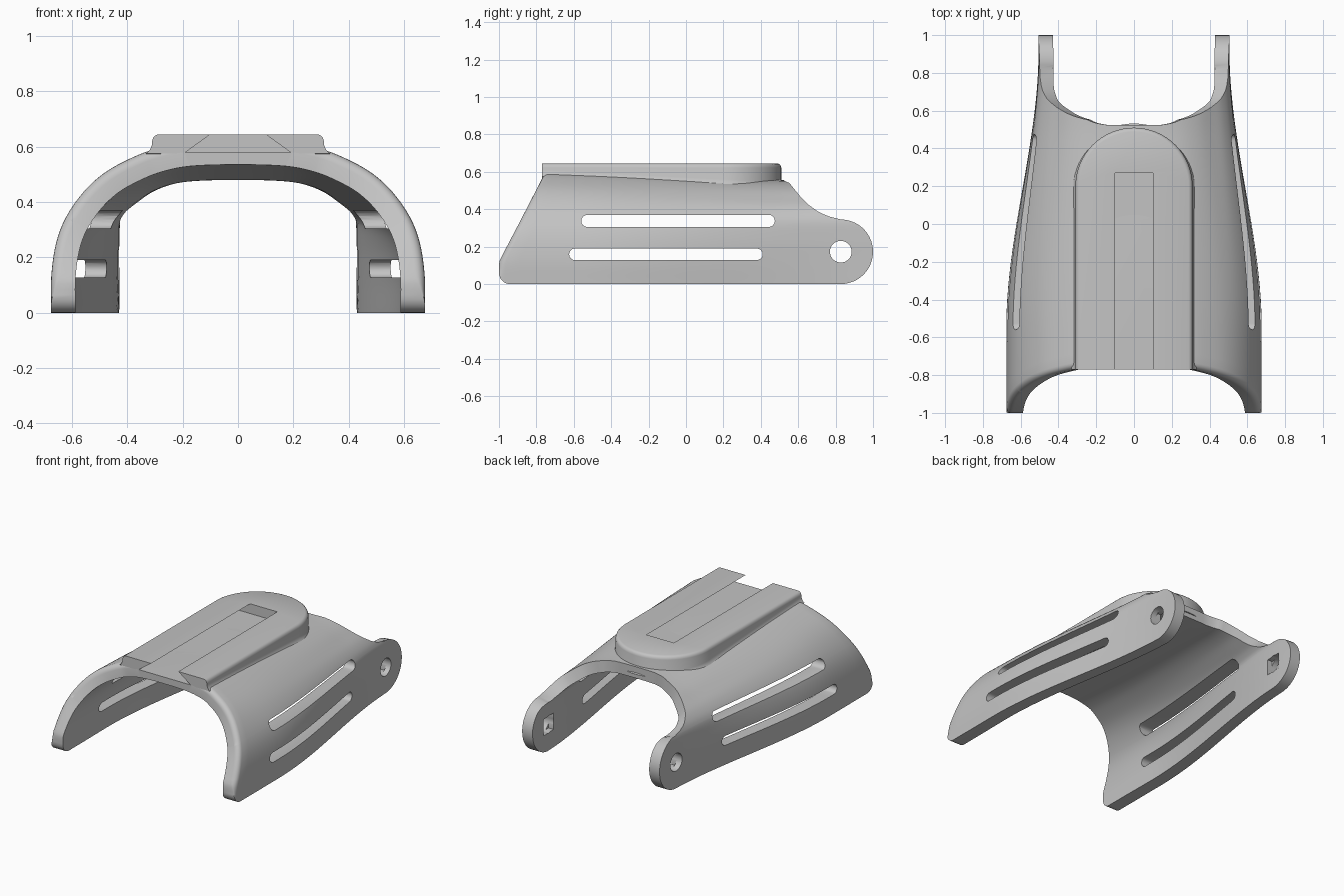
import bpy, bmesh, math
from mathutils import Vector

if "Cube" in bpy.data.objects:
    bpy.data.objects.remove(bpy.data.objects["Cube"])

grey = bpy.data.materials.new("plain grey")
grey.use_nodes = True
grey.diffuse_color = (0.55, 0.55, 0.55, 1)
grey.node_tree.nodes["Principled BSDF"].inputs["Base Color"].default_value = (0.55, 0.55, 0.55, 1)


def make(name, verts, faces):
    mesh = bpy.data.meshes.new(name)
    mesh.from_pydata(verts, [], faces)
    bm = bmesh.new()
    bm.from_mesh(mesh)
    bmesh.ops.recalc_face_normals(bm, faces=bm.faces)
    bm.to_mesh(mesh)
    bm.free()
    mesh.materials.append(grey)
    obj = bpy.data.objects.new(name, mesh)
    bpy.context.collection.objects.link(obj)
    return obj


def stack(name, rings):
    """Closed solid from rings of equal length, capped at both ends."""
    n = len(rings[0])
    verts = [p for ring in rings for p in ring]
    faces = [(k * n + i, k * n + (i + 1) % n, (k + 1) * n + (i + 1) % n, (k + 1) * n + i)
             for k in range(len(rings) - 1) for i in range(n)]
    faces += [tuple(range(n)), tuple(range(len(verts) - n, len(verts)))]
    return make(name, verts, faces)


def side_prisms(name, outline, x0, x1):
    """One prism through each side wall."""
    return [stack(name, [[(x * side, y, z) for y, z in outline] for x in (x0, x1)])
            for side in (-1, 1)]


def select(obj):
    bpy.ops.object.select_all(action='DESELECT')
    obj.select_set(True)
    bpy.context.view_layer.objects.active = obj


def cut(obj, cutter):
    cutter.hide_render = True
    mod = obj.modifiers.new("cut", 'BOOLEAN')
    mod.operation = 'DIFFERENCE'
    mod.solver = 'EXACT'
    mod.use_self = True
    mod.object = cutter
    select(obj)
    bpy.ops.object.modifier_apply(modifier=mod.name)


def lerp(a, b, t):
    return a + (b - a) * t


def clamp(v):
    return max(0.0, min(1.0, v))


# Half arch from foot to crown: front x, front z, back x, back z
ARCH = [Vector(p) for p in (
    (.675, 0, .505, 0), (.675, .13, .505, .13), (.658, .25, .505, .25),
    (.622, .345, .498, .345), (.56, .435, .46, .41), (.485, .505, .40, .46),
    (.395, .557, .33, .507), (.30, .595, .24, .54), (.18, .619, .14, .553),
    (0, .625, 0, .556))]
last = ARCH[-2]
ctrl = [2 * ARCH[0] - ARCH[1]] + ARCH + [Vector((-last[0], last[1], -last[2], last[3]))]
rows = []
for k in range(len(ARCH) - 1):
    a, b, c, d = ctrl[k:k + 4]
    steps = 10 if k in (0, 2) else 5
    for j in range(steps):
        t = j / steps
        if k == 0:
            t = t * t
        elif k == 2:
            t = 1 - (1 - t) ** 2
        rows.append(0.5 * (2 * b + (c - a) * t + (2 * a - 5 * b + 4 * c - d) * t ** 2
                           + (3 * b - a - 3 * c + d) * t ** 3))
rows.append(ARCH[-1])
rows += [Vector((-r[0], r[1], -r[2], r[3])) for r in reversed(rows[:-1])]
EAR_Y, EAR_R = 0.8275, 0.1725


def section(i, y):
    u = clamp((y + 0.55) / 1.47)
    t, s = u * u * (3 - 2 * u), clamp((y + 0.8) / 1.3)
    r = rows[i]
    return Vector((lerp(r[0], r[2], t), lerp(r[1], r[3], s)))


def front_edge(z):
    if z < 0.06:
        return -0.94 - math.sqrt(max(0, 0.06 ** 2 - (0.06 - z) ** 2))
    return min(-0.77, -1 + max(0, z - 0.12) * 0.49)


def back_edge(z):
    if z <= 2 * EAR_R:
        return EAR_Y + math.sqrt(max(0, EAR_R ** 2 - (z - EAR_R) ** 2))
    curve = [(.345, .8275), (.352, .79), (.38, .717), (.42, .66), (.46, .618),
             (.50, .585), (.54, .553), (.553, .525)]
    for (z0, y0), (z1, y1) in zip(curve, curve[1:]):
        if z <= z1:
            return lerp(y0, y1, (z - z0) / (z1 - z0))
    return 0.525


def solve(i, edge, y):
    for _ in range(8):
        y = edge(max(0, section(i, y)[1]))
    return y


# Curved shell: outer and inner skins with a rounded front rim
RIM, MID, ROUND = 0.035, 28, 5
outer, inner = [], []
for i in range(len(rows)):
    y0, y1 = solve(i, front_edge, -0.9), solve(i, back_edge, 0.6)
    cols = []
    soft = clamp((rows[i][1] - 0.04) / 0.1)
    for k in range(ROUND):
        a = math.pi / 2 * k / ROUND
        cols.append((y0 + RIM * (1 - math.cos(a)), RIM * soft * (1 - math.sin(a))))
    cols += [(lerp(y0 + RIM, y1, k / MID), 0) for k in range(MID + 1)]
    o_row, i_row = [], []
    for y, drop in cols:
        p = section(i, y)
        if i in (0, len(rows) - 1):
            normal = Vector((1 if i == 0 else -1, 0))
        else:
            tan = section(i + 1, y) - section(i - 1, y)
            normal = Vector((tan[1], -tan[0])).normalized()
            normal[1] *= clamp(p[1] / 0.15)
        thick = lerp(0.088, 0.076, clamp((y + 0.8) / 1.3))
        for row, depth in ((o_row, drop), (i_row, thick)):
            q = p - normal * depth
            row.append((q[0], y, q[1]))
    outer.append(o_row)
    inner.append(i_row)
shell = stack("arched_shell", [o + n[::-1] for o, n in zip(outer, inner)])


# Side slots through both walls
def slot_outline(y0, y1, z0, z1):
    r = (z1 - z0) / 2
    pts = []
    for cy, start in ((y1 - r, -90), (y0 + r, 90)):
        for k in range(9):
            a = math.radians(start + k * 22.5)
            pts.append((cy + r * math.cos(a), z0 + r + r * math.sin(a)))
    return pts


cutters = side_prisms("upper_slot_cutter", slot_outline(-.56, .475, .305, .37), .3, .9)
cutters += side_prisms("lower_slot_cutter", slot_outline(-.625, .41, .128, .19), .3, .9)

# Pivot holes and the square pockets inside the ears
hole = [(EAR_Y + .058 * math.cos(k * math.pi / 16), .173 + .058 * math.sin(k * math.pi / 16))
        for k in range(32)]
pocket = [(EAR_Y + a * .054, .173 + b * .054) for a, b in ((-1, -1), (1, -1), (1, 1), (-1, 1))]
cutters += side_prisms("pivot_hole_cutter", hole, .3, .9)
cutters += side_prisms("square_pocket_cutter", pocket, .3, .47)
for c in cutters:
    cut(shell, c)

# Raised top plate with a rounded back end and a flared foot
rings = []
for inset, lift, top in ((-.022, 0, None), (-.008, .014, None), (0, .035, None), (0, 0, .622),
                         (.004, 0, .634), (.011, 0, .641), (.021, 0, .645)):
    w = 0.31 - inset
    plan = [(w, -0.77)] + [(w * math.cos(k * math.pi / 32), 0.2 + w * math.sin(k * math.pi / 32))
                           for k in range(33)] + [(-w, -0.77)]
    rings.append([(x, y, top or lerp(.575, .51, clamp((y + .77) / 1.27)) + lift) for x, y in plan])
plate = stack("top_plate", rings)

# Dovetail channel open at the front
trapezoid = [(-.19, .58), (.19, .58), (.1, .645), (.086, .655), (-.086, .655), (-.1, .645)]
channel = stack("dovetail_cutter", [[(x, y, z) for x, z in trapezoid] for y in (-.95, .27)])
cut(plate, channel)
cut(shell, channel)
for c in cutters + [channel]:
    bpy.data.objects.remove(c)

for obj in (shell, plate):
    select(obj)
    bpy.ops.object.shade_smooth_by_angle(angle=math.radians(32))
